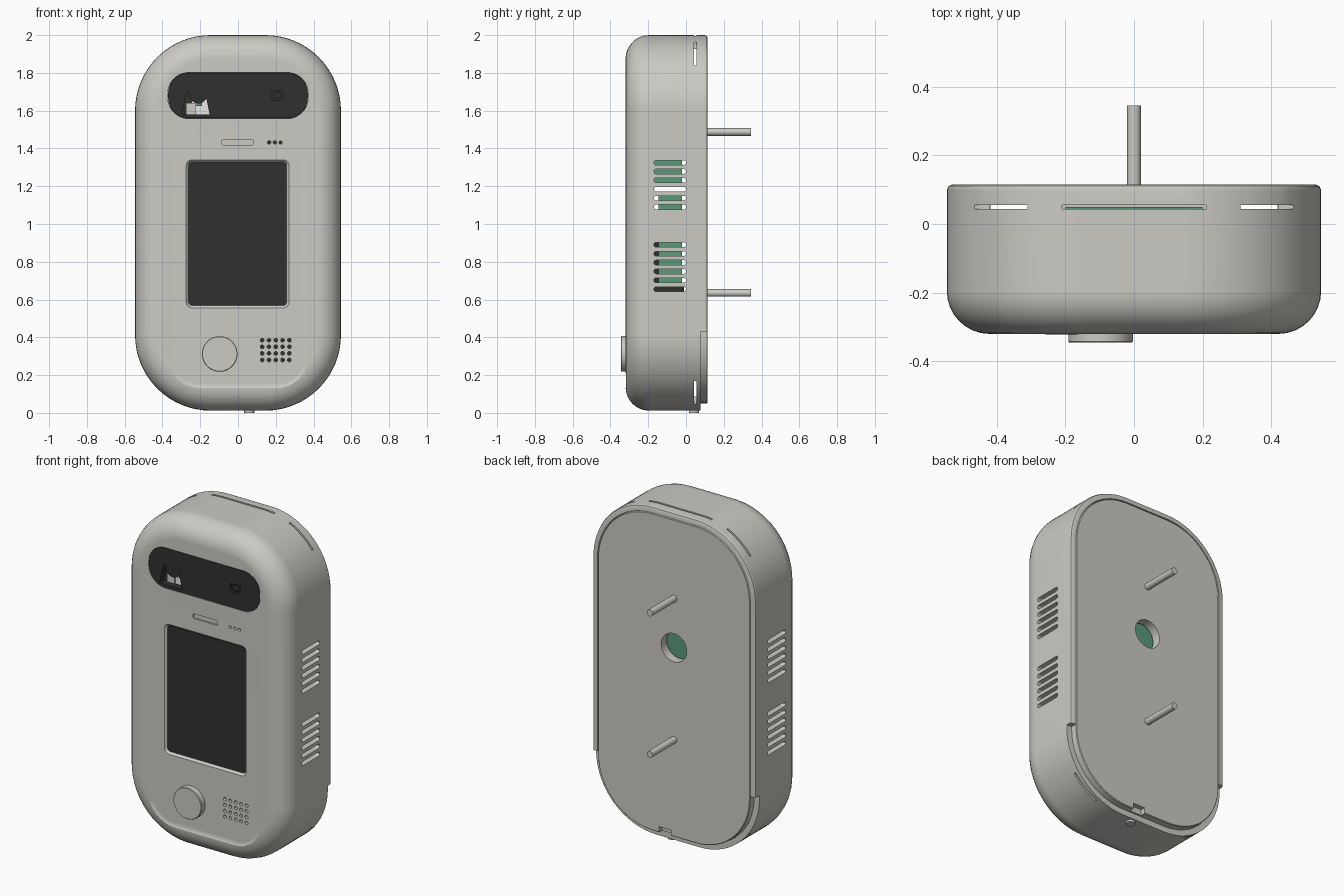
import bpy, bmesh, math

if "Cube" in bpy.data.objects:
    bpy.data.objects.remove(bpy.data.objects["Cube"])


def material(name, r, g, b):
    m = bpy.data.materials.new(name)
    m.use_nodes = True
    m.diffuse_color = (r, g, b, 1)
    bsdf = m.node_tree.nodes["Principled BSDF"]
    bsdf.inputs["Base Color"].default_value = (r, g, b, 1)
    bsdf.inputs["Roughness"].default_value = 0.6
    return m


GREY = material("warm grey", 0.6, 0.59, 0.55)
DARK = material("charcoal", 0.03, 0.03, 0.03)
GREEN = material("board green", 0.1, 0.32, 0.19)
WHITE = material("white", 0.9, 0.9, 0.9)


def sweep(bm, loops):
    """Closed solid bridging equal-sized loops, capped at both ends."""
    rings = [[bm.verts.new(p) for p in loop] for loop in loops]
    for a, b in zip(rings, rings[1:]):
        for i in range(len(a)):
            j = (i + 1) % len(a)
            bm.faces.new((a[i], a[j], b[j], b[i]))
    bm.faces.new(rings[0])
    bm.faces.new(rings[-1])


def loft(bm, cx, cz, hx, hz, r, rings, seg=6, side=False):
    """Rounded rectangle swept along y (or x) through (depth, inset) rings."""
    loops = []
    for depth, inset in rings:
        rad = max(r - inset, 0.001)
        loop = []
        for k, (sx, sz) in enumerate(((1, 1), (-1, 1), (-1, -1), (1, -1))):
            for i in range(seg + 1):
                a = math.pi / 2 * (k + i / seg)
                u = cx + sx * (hx - inset - rad) + rad * math.cos(a)
                w = cz + sz * (hz - inset - rad) + rad * math.sin(a)
                loop.append((depth, u, w) if side else (u, depth, w))
        loops.append(loop)
    sweep(bm, loops)


def span(a, b):
    return [(a, 0), (b, 0)]


def box(bm, x0, x1, y0, y1, z0, z1):
    base = ((x0, z0), (x1, z0), (x1, z1), (x0, z1))
    sweep(bm, [[(x, y, z) for x, z in base] for y in (y0, y1)])


def disc(bm, x, z, r, y0, y1, seg=6):
    loft(bm, x, z, r * 1.001, r * 1.001, r, span(y0, y1), seg)


def finish(bm, name, mat):
    bmesh.ops.recalc_face_normals(bm, faces=bm.faces)
    me = bpy.data.meshes.new(name)
    bm.to_mesh(me)
    bm.free()
    me.materials.append(mat)
    ob = bpy.data.objects.new(name, me)
    bpy.context.collection.objects.link(ob)
    return ob


def activate(ob):
    bpy.ops.object.select_all(action='DESELECT')
    ob.select_set(True)
    bpy.context.view_layer.objects.active = ob


def cut(ob, bm):
    cutter = finish(bm, "cutter", ob.data.materials[0])
    activate(ob)
    mod = ob.modifiers.new("cut", 'BOOLEAN')
    mod.operation = 'DIFFERENCE'
    mod.solver = 'EXACT'
    mod.object = cutter
    bpy.ops.object.modifier_apply(modifier=mod.name)
    bpy.data.objects.remove(cutter)


def smooth(ob):
    activate(ob)
    bpy.ops.object.shade_smooth_by_angle(angle=math.radians(30))
    mod = ob.modifiers.new("weighted normals", 'WEIGHTED_NORMAL')
    mod.keep_sharp = True


def solid(name, mat, *args):
    bm = bmesh.new()
    box(bm, *args)
    return finish(bm, name, mat)


# Housing: hollow shell, open at the back, with a large front fillet
CZ, HX, HZ, R, F = 1.006, 0.545, 0.994, 0.4, 0.125
rings = [(-0.28, 0.14), (-0.255, 0.075), (-0.2, 0.035), (0.115, 0.035),
         (0.115, 0.016), (0.11, 0.005), (0.099, 0)]
for i in range(9):
    a = math.pi / 2 * i / 8
    rings.append((-0.32 + F - F * math.sin(a), F - F * math.cos(a)))
bm = bmesh.new()
loft(bm, 0, CZ, HX, HZ, R, rings, seg=16)
housing = finish(bm, "housing", GREY)

# Shallow sunken front panel with sloped rim
bm = bmesh.new()
loft(bm, 0, 0.808, 0.37, 0.678, 0.16,
     [(-0.36, 0), (-0.32, 0), (-0.308, 0.025)], seg=10)
cut(housing, bm)

# Front openings: camera window, screen, earpiece, lights, speaker
bm = bmesh.new()
loft(bm, 0, 1.68, 0.372, 0.122, 0.112, span(-0.36, -0.2), seg=10)
loft(bm, -0.002, 0.948, 0.272, 0.392, 0.03,
     [(-0.36, 0), (-0.308, 0), (-0.296, 0.012), (-0.2, 0.012)])
loft(bm, -0.003, 1.433, 0.083, 0.014, 0.008, span(-0.36, -0.298))
for i in range(3):
    disc(bm, 0.165 + 0.03 * i, 1.432, 0.009, -0.36, -0.2, 3)
for i in range(5):
    for j in range(4):
        disc(bm, 0.128 + 0.036 * i, 0.28 + 0.035 * j, 0.01, -0.36, -0.2, 3)
cut(housing, bm)

# Side vents through both walls, thin slits near the back, lower rim cutaway
bm = bmesh.new()
for z0 in (0.655, 1.09):
    for i in range(6):
        loft(bm, -0.085, z0 + 0.047 * i, 0.085, 0.0125, 0.012,
             span(-0.7, 0.7), 4, side=True)
box(bm, -0.21, 0.21, 0.043, 0.055, 1.955, 2.1)
for s in (-1, 1):
    x0, x1 = sorted((s * 0.31, s * 0.6))
    box(bm, x0, x1, 0.043, 0.055, 1.84, 2.1)
    box(bm, x0, x1, 0.043, 0.055, -0.1, 0.17)
box(bm, -0.7, 0.7, 0.078, 0.2, -0.1, 0.43)
cut(housing, bm)
smooth(housing)

# Back plate with cable hole and bottom notch
bm = bmesh.new()
loft(bm, 0, CZ, HX, HZ, R, [(0.06, 0.038), (0.111, 0.038), (0.115, 0.042)], seg=16)
plate = finish(bm, "back_plate", GREY)
bm = bmesh.new()
disc(bm, 0, 1.19, 0.085, 0, 0.2, 10)
box(bm, 0.02, 0.1, 0.085, 0.2, -0.1, 0.085)
cut(plate, bm)
smooth(plate)

# Mounting pins
for label, z in (("upper", 1.487), ("lower", 0.635)):
    bm = bmesh.new()
    disc(bm, 0, z, 0.02, 0.1, 0.345)
    smooth(finish(bm, label + "_pin", GREY))

# Round front button
bm = bmesh.new()
loft(bm, -0.097, 0.312, 0.094, 0.094, 0.0935,
     [(-0.29, 0), (-0.342, 0), (-0.345, 0.003)], seg=12)
smooth(finish(bm, "round_button", GREY))

# Small locking screw under the housing
bm = bmesh.new()
bmesh.ops.create_cone(bm, cap_ends=True, segments=20, radius1=0.027,
                      radius2=0.027, depth=0.04)
bmesh.ops.translate(bm, verts=bm.verts, vec=(0.06, 0.043, 0.02))
smooth(finish(bm, "bottom_screw", GREY))

# Camera window with a tapered opening and a small sensor recess
bm = bmesh.new()
loft(bm, 0, 1.68, 0.37, 0.12, 0.11, span(-0.32, -0.28), seg=10)
window = finish(bm, "camera_window", DARK)
bm = bmesh.new()
opening = ((-0.3, 1.58), (-0.15, 1.58), (-0.17, 1.68), (-0.27, 1.7))
sweep(bm, [[(x, y, z) for x, z in opening] for y in (-0.36, -0.2)])
loft(bm, 0.205, 1.68, 0.034, 0.024, 0.01, span(-0.36, -0.305))
cut(window, bm)
smooth(window)

# Camera parts behind the window
bm = bmesh.new()
disc(bm, -0.21, 1.685, 0.047, -0.321, -0.26, 8)
smooth(finish(bm, "camera_lens", DARK))
solid("camera_backing", DARK, -0.36, 0.36, -0.25, -0.24, 1.54, 1.81)
solid("camera_sheet", WHITE, -0.245, -0.14, -0.27, -0.26, 1.57, 1.7)
solid("camera_bracket", GREY, -0.275, -0.225, -0.285, -0.272, 1.57, 1.64)
solid("camera_board", GREEN, -0.225, -0.19, -0.285, -0.272, 1.625, 1.66)
bm = bmesh.new()
loft(bm, 0.205, 1.68, 0.024, 0.015, 0.006, span(-0.315, -0.304))
finish(bm, "sensor", DARK)

# Screen, dark modules behind the small holes, and circuit boards
bm = bmesh.new()
loft(bm, -0.002, 0.948, 0.259, 0.379, 0.02, span(-0.297, -0.2))
finish(bm, "screen", DARK)
solid("light_module", DARK, 0.14, 0.25, -0.28, -0.24, 1.4, 1.46)
solid("speaker", DARK, 0.1, 0.3, -0.285, -0.2, 0.25, 0.42)
solid("screen_module", DARK, -0.4, 0.4, -0.195, -0.146, 0.62, 0.92)
solid("lower_module", DARK, -0.4, 0.4, -0.145, -0.01, 0.62, 0.668)
solid("main_board", GREEN, -0.42, 0.42, -0.145, -0.02, 0.67, 1.15)
solid("upper_board", GREEN, -0.42, 0.42, -0.19, -0.02, 1.2, 1.36)
solid("cable_board", GREEN, -0.2, 0.2, 0.035, 0.05, 1.05, 1.33)
